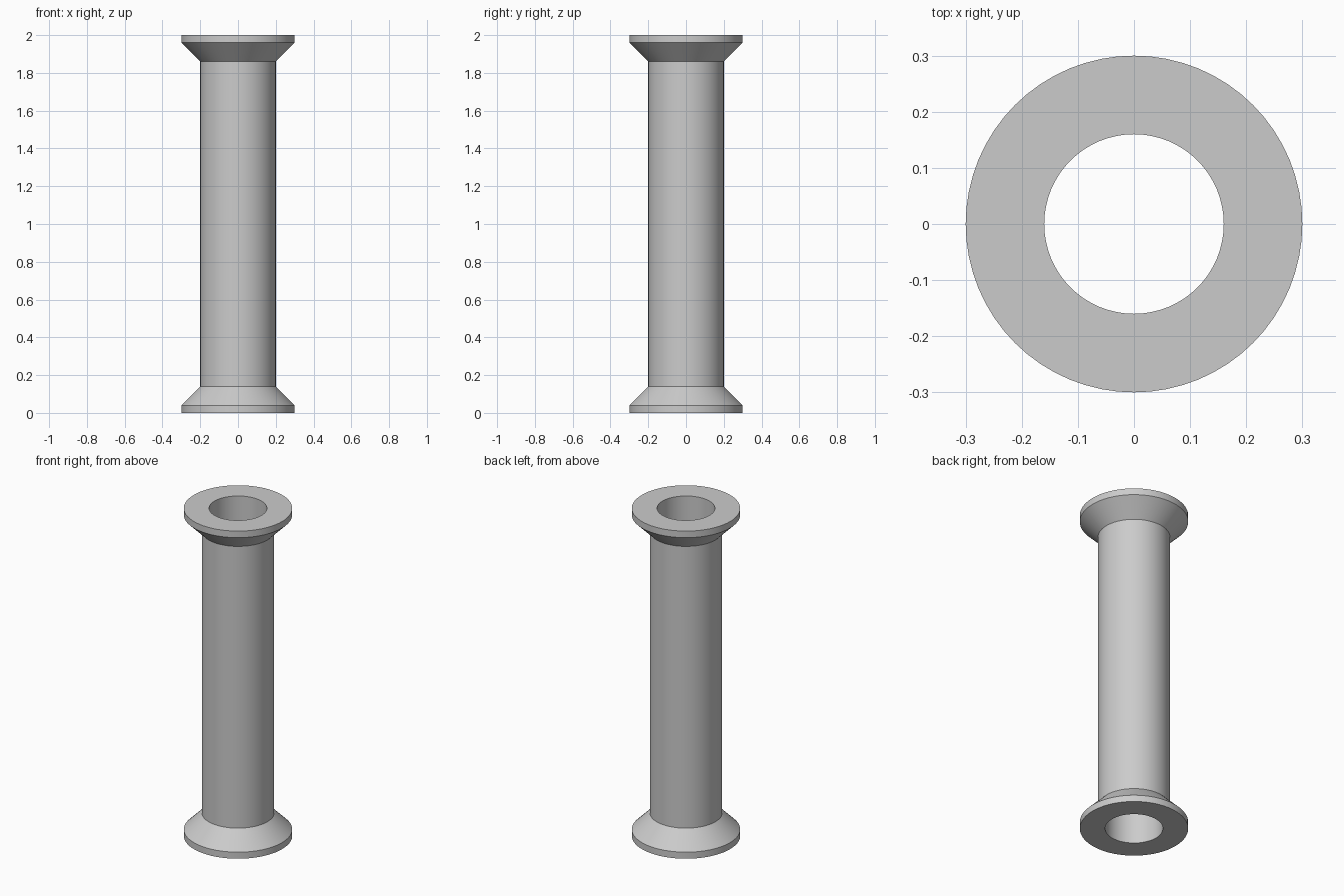
import bpy, bmesh, math

default = bpy.data.objects.get("Cube")
if default:
    bpy.data.objects.remove(default, do_unlink=True)

SIDES = 64
HEIGHT = 2.0
BORE, TUBE, RIM = 0.16, 0.20, 0.30
RIM_TOP, CONE_TOP = 0.04, 0.14

# Plain grey material
grey = bpy.data.materials.new("plain_grey")
grey.use_nodes = True
colour = (0.6, 0.6, 0.6, 1)
grey.diffuse_color = colour
grey.node_tree.nodes["Principled BSDF"].inputs["Base Color"].default_value = colour

# Half profile of the lower flange, mirrored for the upper one
lower = [(BORE, 0), (RIM, 0), (RIM, RIM_TOP), (TUBE, CONE_TOP)]
upper = [(r, HEIGHT - z) for r, z in reversed(lower)]
profile = lower + upper

# Hollow flanged tube: revolve the closed profile
bm = bmesh.new()
rings = []
for r, z in profile:
    angles = [math.tau * i / SIDES for i in range(SIDES)]
    rings.append([bm.verts.new((r * math.cos(a), r * math.sin(a), z)) for a in angles])
for k, ring in enumerate(rings):
    above = rings[(k + 1) % len(rings)]
    for i in range(SIDES):
        j = (i + 1) % SIDES
        bm.faces.new((ring[i], ring[j], above[j], above[i]))
bmesh.ops.recalc_face_normals(bm, faces=bm.faces)

mesh = bpy.data.meshes.new("flanged_tube")
bm.to_mesh(mesh)
bm.free()
mesh.materials.append(grey)
tube = bpy.data.objects.new("flanged_tube", mesh)
bpy.context.collection.objects.link(tube)

# Smooth round walls, sharp rims
bpy.ops.object.select_all(action="DESELECT")
tube.select_set(True)
bpy.context.view_layer.objects.active = tube
bpy.ops.object.shade_smooth_by_angle(angle=math.radians(30))
